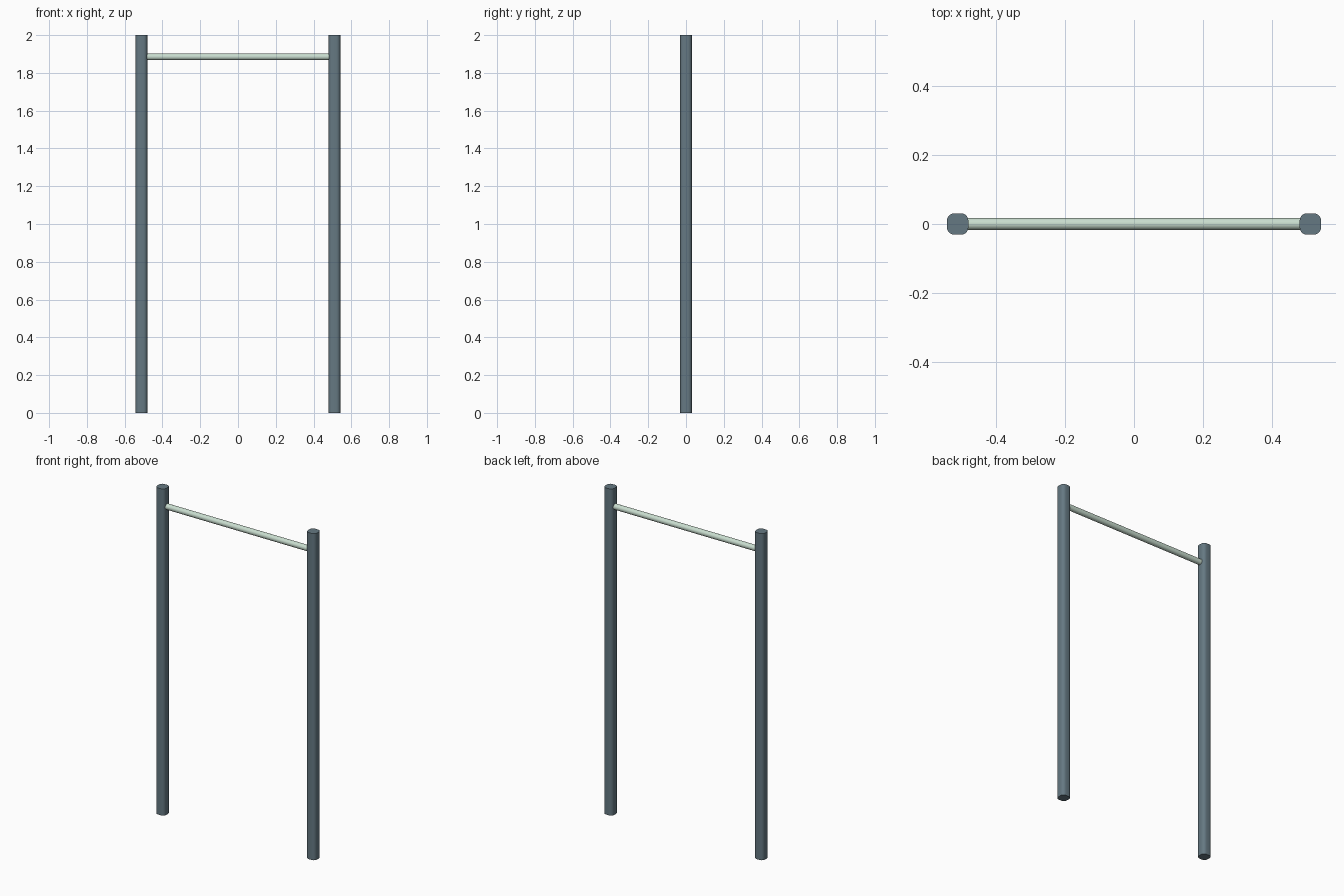
import bpy
import bmesh
import math

default = bpy.data.objects.get("Cube")
if default:
    bpy.data.objects.remove(default, do_unlink=True)

HEIGHT = 2.0
POST_X = 0.511
POST_WIDTH = 0.062
CORNER = 0.021
BAR_Z = 1.885
BAR_RADIUS = 0.0175


def make_material(name, rgb):
    colour = (*rgb, 1.0)
    mat = bpy.data.materials.new(name)
    mat.use_nodes = True
    mat.diffuse_color = colour
    mat.node_tree.nodes["Principled BSDF"].inputs["Base Color"].default_value = colour
    return mat


def finish(obj, name, mat):
    obj.name = name
    obj.data.name = name
    obj.data.materials.append(mat)
    bpy.ops.object.shade_smooth_by_angle(angle=math.radians(40))


post_paint = make_material("slate blue paint", (0.13, 0.19, 0.225))
bar_paint = make_material("pale green paint", (0.58, 0.72, 0.62))


# Upright post: tall box with its four long edges rounded
def add_post(name, x):
    bpy.ops.mesh.primitive_cube_add(size=1, location=(x, 0, HEIGHT / 2))
    post = bpy.context.object
    post.scale = (POST_WIDTH, POST_WIDTH, HEIGHT)
    bpy.ops.object.transform_apply(location=False, rotation=False, scale=True)
    bm = bmesh.new()
    bm.from_mesh(post.data)
    uprights = [e for e in bm.edges
                if abs(e.verts[0].co.z - e.verts[1].co.z) > HEIGHT / 2]
    bmesh.ops.bevel(bm, geom=uprights, offset=CORNER, segments=5,
                    profile=0.5, affect='EDGES')
    bm.to_mesh(post.data)
    bm.free()
    finish(post, name, post_paint)


add_post("left_post", POST_X)
add_post("right_post", -POST_X)

# Crossbar between the inner faces, set slightly into the posts
bpy.ops.mesh.primitive_cylinder_add(vertices=24, radius=BAR_RADIUS,
                                    depth=2 * POST_X - POST_WIDTH + 0.01,
                                    location=(0, 0, BAR_Z),
                                    rotation=(0, math.pi / 2, 0))
finish(bpy.context.object, "crossbar", bar_paint)
